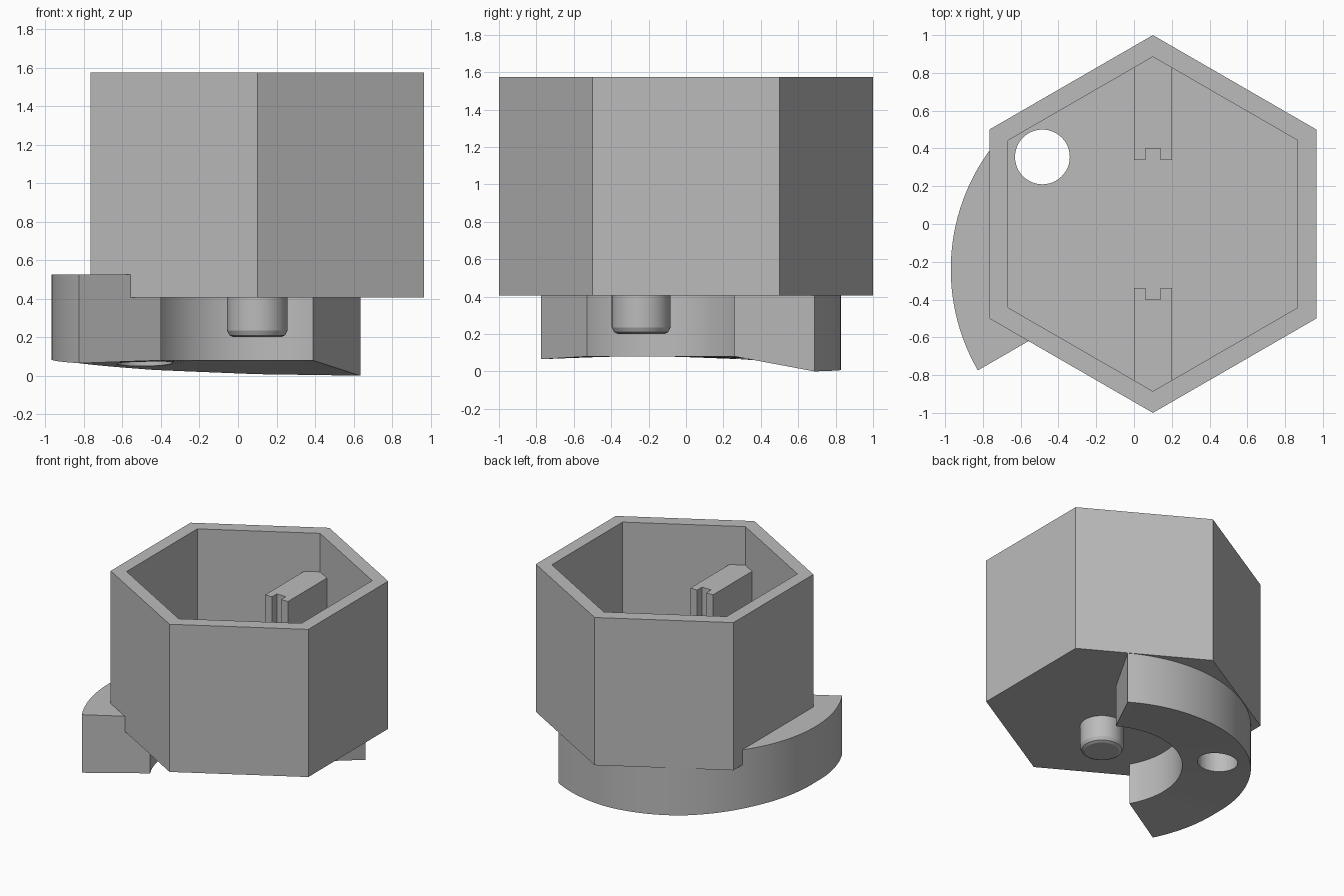
import bpy, bmesh
from math import sin, cos, pi, radians

cube = bpy.data.objects.get("Cube")
if cube:
    bpy.data.objects.remove(cube, do_unlink=True)

grey = bpy.data.materials.new("plain grey")
grey.use_nodes = True
colour = (0.5, 0.5, 0.5, 1)
grey.diffuse_color = colour
grey.node_tree.nodes["Principled BSDF"].inputs["Base Color"].default_value = colour


def finish(name, bm, smooth=False):
    bmesh.ops.recalc_face_normals(bm, faces=bm.faces)
    mesh = bpy.data.meshes.new(name)
    bm.to_mesh(mesh)
    bm.free()
    mesh.materials.append(grey)
    obj = bpy.data.objects.new(name, mesh)
    bpy.context.collection.objects.link(obj)
    bpy.ops.object.select_all(action='DESELECT')
    bpy.context.view_layer.objects.active = obj
    obj.select_set(True)
    if smooth:
        bpy.ops.object.shade_smooth_by_angle(angle=radians(25))
    return obj


def bridge(bm, a, b):
    n = len(a)
    for i in range(n):
        bm.faces.new((a[i], a[(i + 1) % n], b[(i + 1) % n], b[i]))


def turned(name, profile, sides, cx, cy, turn=0, smooth=False):
    """Closed solid from (radius, height) rings, capped at both ends."""
    bm = bmesh.new()
    rings = [[bm.verts.new((cx + r * cos(turn + 2 * pi * i / sides),
                            cy + r * sin(turn + 2 * pi * i / sides), z))
              for i in range(sides)] for r, z in profile]
    for a, b in zip(rings, rings[1:]):
        bridge(bm, a, b)
    bm.faces.new(rings[0])
    bm.faces.new(rings[-1])
    return finish(name, bm, smooth)


AXIS = 0.1             # x of the cup and pin
PIN_Y = -0.24          # centre of the pin and the curved skirt
BASE, FLOOR, RIM = 0.405, 0.53, 1.575

# Hexagonal open cup
cup = turned("hexagonal_cup", [(1, BASE), (1, RIM), (0.885, RIM), (0.885, FLOOR)],
             6, AXIS, 0, pi / 6)

# Pin under the cup
turned("pivot_pin", [(0.125, 0.2), (0.145, 0.21), (0.157, 0.235), (0.157, BASE + 0.04)],
       48, AXIS, PIN_Y, smooth=True)

# Curved skirt whose outer lower edge slopes along the arc
LOW = [0.0, 0.008, 0.03, 0.065, 0.085, 0.065]    # one height per 30 degrees
STEPS = 60
bm = bmesh.new()
sections = []
for i in range(STEPS + 1):
    t = i / STEPS
    k = min(int(t * 5), 4)
    low = LOW[k] + (LOW[k + 1] - LOW[k]) * (t * 5 - k)
    a = radians(60 + 150 * t)
    sections.append([bm.verts.new((AXIS + r * cos(a), PIN_Y + r * sin(a), z))
                     for r, z in ((0.577, 0.08), (1.07, low), (1.07, 0.525), (0.577, 0.525))])
for a, b in zip(sections, sections[1:]):
    bridge(bm, a, b)
bm.faces.new(sections[0])
bm.faces.new(sections[-1])
skirt = finish("curved_skirt", bm, True)

# Round hole through the cup floor and the skirt
cutter = turned("hole_cutter", [(0.145, -0.2), (0.145, 0.9)], 48, -0.485, 0.355)
cutter.hide_render = True
for part in (cup, skirt):
    bpy.context.view_layer.objects.active = part
    mod = part.modifiers.new("hole", 'BOOLEAN')
    mod.object = cutter
    mod.operation = 'DIFFERENCE'
    mod.solver = 'EXACT'
    # cut first, before any smoothing modifier
    bpy.ops.object.modifier_move_to_index(modifier=mod.name, index=0)
    bpy.ops.object.modifier_apply(modifier=mod.name)
bpy.data.objects.remove(cutter, do_unlink=True)

# Pair of notched ribs on the inside corners
RIB = [(-0.1, 0.9), (-0.1, 0.34), (-0.04, 0.34), (-0.04, 0.4),
       (0.04, 0.4), (0.04, 0.34), (0.1, 0.34), (0.1, 0.9)]
for name, side in (("back_rib", 1), ("front_rib", -1)):
    bm = bmesh.new()
    low, high = [[bm.verts.new((AXIS + x, y * side, z)) for x, y in RIB]
                 for z in (FLOOR - 0.03, 1.27)]
    bridge(bm, low, high)
    bm.faces.new(low)
    bm.faces.new(high)
    finish(name, bm)
